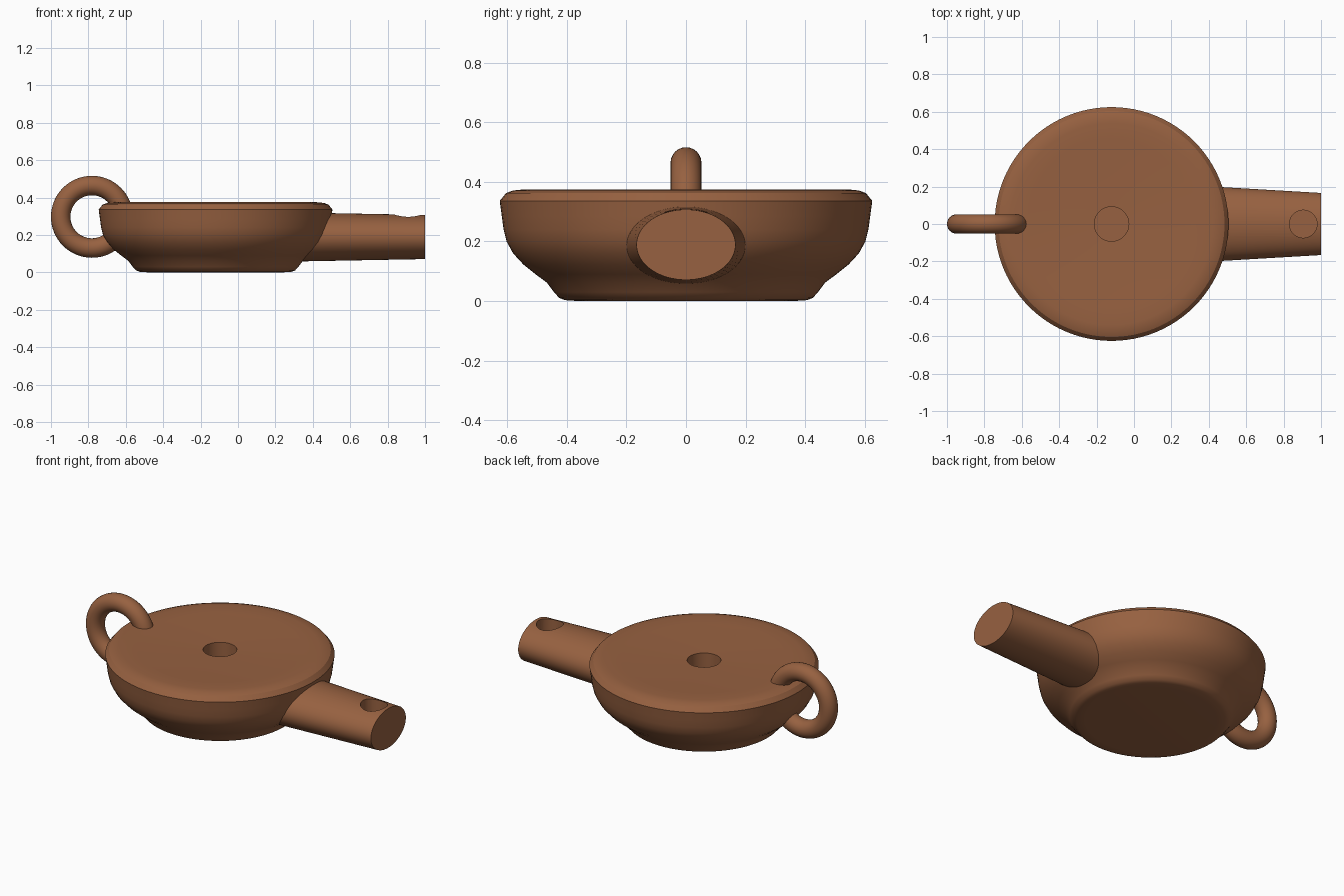
import bpy, bmesh, math
from mathutils import Matrix

if "Cube" in bpy.data.objects:
    bpy.data.objects.remove(bpy.data.objects["Cube"])

clay = bpy.data.materials.new("brown_clay")
clay.diffuse_color = (0.31, 0.12, 0.052, 1)
clay.use_nodes = True
clay.node_tree.nodes["Principled BSDF"].inputs["Base Color"].default_value = clay.diffuse_color


def finish(obj, angle=30):
    obj.data.materials.clear()
    obj.data.materials.append(clay)
    bpy.ops.object.select_all(action='DESELECT')
    obj.select_set(True)
    bpy.context.view_layer.objects.active = obj
    bpy.ops.object.shade_smooth_by_angle(angle=math.radians(angle))


def loft(name, rings):
    """Skin a list of closed point rings and cap both ends."""
    bm = bmesh.new()
    loops = [[bm.verts.new(p) for p in ring] for ring in rings]
    n = len(loops[0])
    for a, b in zip(loops, loops[1:]):
        for i in range(n):
            j = (i + 1) % n
            bm.faces.new((a[i], a[j], b[j], b[i]))
    bm.faces.new(loops[0][::-1])
    bm.faces.new(loops[-1])
    bmesh.ops.recalc_face_normals(bm, faces=bm.faces)
    mesh = bpy.data.meshes.new(name)
    bm.to_mesh(mesh)
    bm.free()
    obj = bpy.data.objects.new(name, mesh)
    bpy.context.collection.objects.link(obj)
    return obj


def circle(n):
    return [(math.cos(2 * math.pi * i / n), math.sin(2 * math.pi * i / n)) for i in range(n)]


# Lamp bowl: turned profile (radius, height) with a filling hole in the shallow top
profile = [(0.36, 0.0), (0.405, 0.003), (0.425, 0.01), (0.443, 0.03), (0.467, 0.062),
           (0.505, 0.09), (0.545, 0.122), (0.58, 0.16), (0.602, 0.2), (0.612, 0.24),
           (0.618, 0.285), (0.625, 0.336), (0.604, 0.362), (0.58, 0.371), (0.54, 0.375),
           (0.45, 0.372), (0.3, 0.366), (0.092, 0.362), (0.092, 0.2)]
bowl = loft("lamp_bowl", [[(-0.12 + r * c, r * s, z) for c, s in circle(96)] for r, z in profile])
finish(bowl)

# Spout: tapering oval tube
sections = [(0.2, 0.213, 0.133), (1.0, 0.166, 0.118)]
spout = loft("spout", [[(x, ry * c, 0.189 + rz * s) for c, s in circle(64)]
                       for x, ry, rz in sections])

# Wick hole cut down into the spout
bpy.ops.mesh.primitive_cylinder_add(vertices=40, radius=0.074, depth=0.3, location=(0.905, 0, 0.3))
cutter = bpy.context.object
cutter.name = "wick_hole_cutter"
cutter.hide_render = True
cut = spout.modifiers.new("wick_hole", 'BOOLEAN')
cut.operation = 'DIFFERENCE'
cut.solver = 'EXACT'
cut.object = cutter
bpy.context.view_layer.objects.active = spout
bpy.ops.object.modifier_apply(modifier=cut.name)
bpy.data.objects.remove(cutter)
finish(spout)

# Ring handle standing upright at the back end
bpy.ops.mesh.primitive_torus_add(major_segments=64, minor_segments=24, major_radius=0.167,
                                 minor_radius=0.052, location=(-0.781, 0, 0.297),
                                 rotation=(math.pi / 2, 0, 0))
handle = bpy.context.object
handle.name = "ring_handle"
finish(handle, 60)
